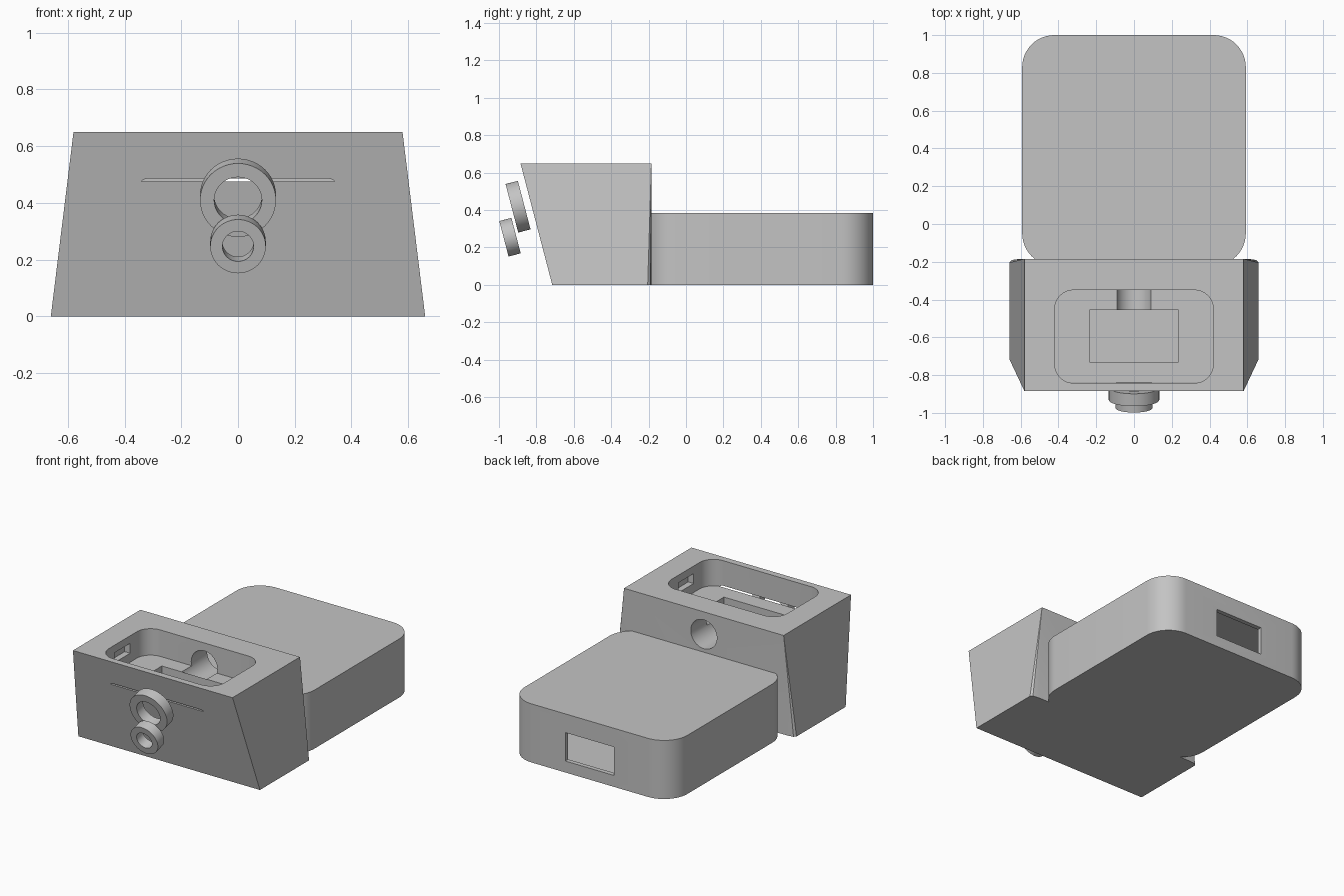
import bpy, bmesh, math
from mathutils import Matrix, Vector

cube = bpy.data.objects.get("Cube")
if cube:
    bpy.data.objects.remove(cube, do_unlink=True)

grey = bpy.data.materials.new("plain grey")
GREY = (0.55, 0.55, 0.55, 1)
grey.diffuse_color = GREY
grey.use_nodes = True
for node in grey.node_tree.nodes:
    if node.type == 'BSDF_PRINCIPLED':
        node.inputs["Base Color"].default_value = GREY


def finish(name, bm):
    bmesh.ops.recalc_face_normals(bm, faces=bm.faces)
    mesh = bpy.data.meshes.new(name)
    bm.to_mesh(mesh)
    bm.free()
    mesh.materials.append(grey)
    obj = bpy.data.objects.new(name, mesh)
    bpy.context.collection.objects.link(obj)
    return obj


def select(obj):
    bpy.ops.object.select_all(action='DESELECT')
    obj.select_set(True)
    bpy.context.view_layer.objects.active = obj


def smooth(obj):
    select(obj)
    bpy.ops.object.shade_smooth_by_angle(angle=math.radians(30))


def prism(name, half_x, y0, y1, z0, z1, radius=0, steps=12):
    """Upright block, centred on x, with optional rounded vertical edges."""
    bm = bmesh.new()
    corners = [(1, y1, 0), (-1, y1, 90), (-1, y0, 180), (1, y0, 270)]
    verts = []
    for sx, y, start in corners:
        cx = sx * (half_x - radius)
        cy = y - radius if y == y1 else y + radius
        for i in range(steps + 1 if radius else 1):
            a = math.radians(start + 90 * i / steps)
            verts.append(bm.verts.new((cx + radius * math.cos(a),
                                       cy + radius * math.sin(a), z0)))
    base = bm.faces.new(verts)
    top = bmesh.ops.extrude_face_region(bm, geom=[base])
    bmesh.ops.translate(bm, vec=(0, 0, z1 - z0),
                        verts=[v for v in top["geom"] if isinstance(v, bmesh.types.BMVert)])
    return finish(name, bm)


def cut(obj, cutter):
    mod = obj.modifiers.new("cut", 'BOOLEAN')
    mod.operation = 'DIFFERENCE'
    mod.solver = 'EXACT'
    mod.object = cutter
    select(obj)
    bpy.ops.object.modifier_apply(modifier=mod.name)
    bpy.data.objects.remove(cutter, do_unlink=True)


# Rear case: hollow rounded box with a window in the back wall
case = prism("rear_case", 0.592, -0.22, 1.0, 0, 0.385, 0.17)
cut(case, prism("case_cavity", 0.562, -0.19, 0.97, 0.03, 0.355, 0.14))
cut(case, prism("case_window", 0.177, 0.9, 1.1, 0.075, 0.262))
smooth(case)

# Front housing: tapered block leaning forward
bm = bmesh.new()
for s in (-1, 1):
    for p in [(0.58, -0.885, 0.65), (0.58, -0.185, 0.65), (0.66, -0.715, 0),
              (0.66, -0.205, 0), (0.648, -0.191, 0), (0.61, -0.185, 0)]:
        bm.verts.new((s * p[0], p[1], p[2]))
bmesh.ops.convex_hull(bm, input=bm.verts)
bmesh.ops.dissolve_limit(bm, angle_limit=0.01, verts=bm.verts, edges=bm.edges)
housing = finish("front_housing", bm)

# Top tray, side slots, well in the tray floor
cut(housing, prism("tray", 0.42, -0.842, -0.35, 0.476, 0.8, 0.1))
cut(housing, prism("side_slots", 0.46, -0.68, -0.52, 0.535, 0.6))
cut(housing, prism("well", 0.235, -0.73, -0.455, 0.1, 0.6))

# Cable passage through the back wall, leaving a groove in the floor
bm = bmesh.new()
bmesh.ops.create_cone(bm, cap_ends=True, segments=40, radius1=0.095, radius2=0.095,
                      depth=0.355,
                      matrix=Matrix.Translation((0, -0.2775, 0.503))
                      @ Matrix.Rotation(math.pi / 2, 4, 'X'))
cut(housing, finish("cable_passage", bm))
smooth(housing)


# Two floating rings, parallel to the leaning front
def ring(name, y, z, outer, inner, depth, segments=48):
    normal = Vector((0, -0.65, -0.17)).normalized()
    turn = Matrix.Translation((0, y, z)) @ normal.to_track_quat('Z', 'X').to_matrix().to_4x4()
    loop = [(outer, -1), (outer, 1), (inner, 1), (inner, -1)]
    bm = bmesh.new()
    rows = []
    for i in range(segments):
        a = 2 * math.pi * i / segments
        rows.append([bm.verts.new(turn @ Vector((r * math.cos(a), r * math.sin(a), h * depth / 2)))
                     for r, h in loop])
    for i in range(segments):
        here, after = rows[i], rows[(i + 1) % segments]
        for j in range(4):
            k = (j + 1) % 4
            bm.faces.new((here[j], after[j], after[k], here[k]))
    smooth(finish(name, bm))


ring("large_ring", -0.898, 0.418, 0.134, 0.084, 0.068)
ring("small_ring", -0.941, 0.255, 0.098, 0.055, 0.067)
